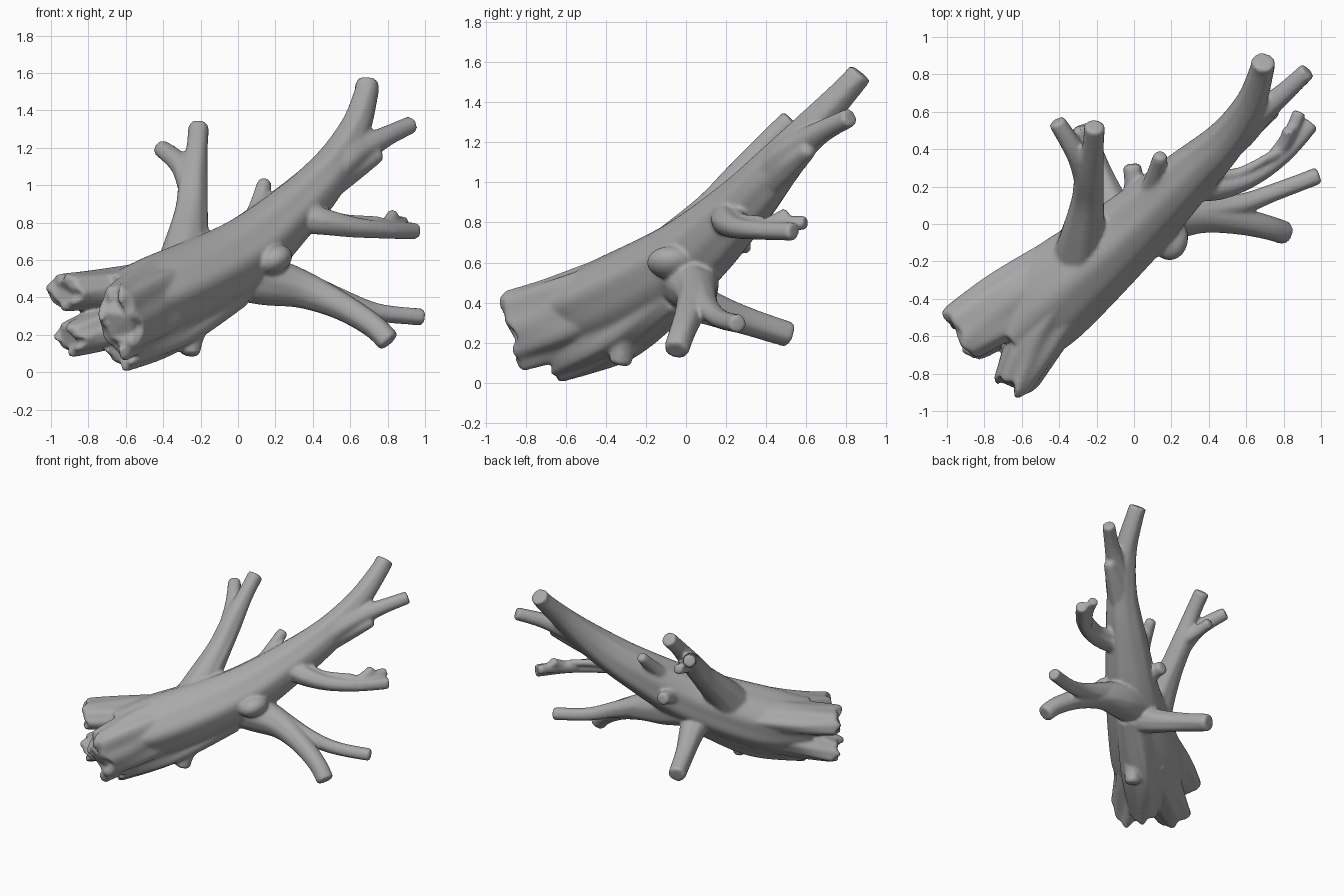
import bpy, bmesh, math
from mathutils import Vector

if "Cube" in bpy.data.objects:
    bpy.data.objects.remove(bpy.data.objects["Cube"])

wood = bpy.data.materials.new("weathered_grey_wood")
wood.diffuse_color = (0.40, 0.40, 0.40, 1)
wood.use_nodes = True
wood.node_tree.nodes["Principled BSDF"].inputs["Base Color"].default_value = wood.diffuse_color
parts = []


def spline(pts, steps):
    """Smooth path through (x, y, z, width, height) points."""
    out = []
    for i in range(len(pts) - 1):
        a, b = pts[max(i - 1, 0)], pts[i]
        c, d = pts[i + 1], pts[min(i + 2, len(pts) - 1)]
        for k in range(steps):
            t = k / steps
            out.append([0.5 * (2 * q + (r - p) * t + (2 * p - 5 * q + 4 * r - s) * t * t
                               + (3 * q - p - 3 * r + s) * t ** 3)
                        for p, q, r, s in zip(a, b, c, d)])
    return out + [list(pts[-1])]


def limb(name, pts, sides=24, steps=6, bark=0.03, jag=0.0, tip=0.2):
    """Swept limb with bark ridges and a softly rounded or torn end."""
    pts = [p if len(p) == 5 else (*p, p[3]) for p in pts]
    path = spline(pts, steps)
    n = len(path)
    pos = [Vector(p[:3]) for p in path]
    tan = [(pos[min(i + 1, n - 1)] - pos[max(i - 1, 0)]).normalized() for i in range(n)]
    rings = [(pos[i], tan[i], path[i][3], path[i][4], i / n) for i in range(n)]
    w, h = path[-1][3:]
    rings[-1:] = [(pos[-1] - tan[-1] * h * tip, tan[-1], w, h, 1),
                  (pos[-1] - tan[-1] * h * tip * 0.3, tan[-1], w * .92, h * .92, 1),
                  (pos[-1], tan[-1], w * .68, h * .68, 1)]
    bm = bmesh.new()
    loops = []
    for c, t, w, h, s in rings:
        side = t.cross(Vector((0, 0, 1))).normalized()
        up = side.cross(t)
        loop = []
        for k in range(sides):
            a = math.tau * k / sides
            f = 1 + bark * (math.sin(5 * a + 4 * s) + 0.7 * math.sin(9 * a - 3 * s + 1))
            torn = jag * s ** 4 * (math.sin(3 * a + 1) + 0.6 * math.sin(7 * a))
            loop.append(bm.verts.new(c + side * (w * f * math.cos(a))
                                     + up * (h * f * math.sin(a)) + t * torn))
        loops.append(loop)
    for lo, hi in zip(loops, loops[1:]):
        for k in range(sides):
            j = (k + 1) % sides
            bm.faces.new((lo[k], lo[j], hi[j], hi[k]))
    bm.faces.new(loops[0][::-1])
    bm.faces.new(loops[-1])
    bmesh.ops.recalc_face_normals(bm, faces=bm.faces)
    finish(name, bm)


def finish(name, bm):
    me = bpy.data.meshes.new(name)
    bm.to_mesh(me)
    bm.free()
    me.materials.append(wood)
    ob = bpy.data.objects.new(name, me)
    bpy.context.collection.objects.link(ob)
    parts.append(ob)


# Main trunk, rising to the top tip
limb("trunk", [(-.67, -.59, .36, .23, .16), (-.44, -.38, .40, .26, .22),
               (-.02, -.03, .60, .20, .20), (.28, .25, .85, .15, .155),
               (.49, .45, 1.07, .11, .12), (.62, .64, 1.29, .082, .085),
               (.68, .81, 1.475, .066, .066), (.692, .87, 1.548, .063, .063)],
     sides=48, steps=10, bark=.022)

# Split, torn pieces at the broken end
limb("broken_end_right", [(-.25, -.27, .48, .14, .18), (-.48, -.55, .355, .16, .21),
                          (-.64, -.85, .265, .115, .20)], 40, 10, .045, .03)
limb("broken_end_keel", [(-.03, -.05, .47, .13, .13), (-.36, -.35, .255, .15, .15),
                         (-.63, -.64, .105, .10, .10)], 32, 10, .05, .02)
limb("broken_end_upper_left", [(-.36, -.24, .47, .18, .13), (-.7, -.44, .445, .18, .11),
                               (-.94, -.59, .43, .16, .10)], 36, 10, .03, .015)
limb("broken_end_lower_left", [(-.4, -.3, .33, .15, .14), (-.7, -.5, .24, .15, .12),
                               (-.91, -.62, .175, .13, .09)], 32, 10, .05, .02)

# Tall branch at the left with its fork and stub
limb("left_branch", [(-.29, -.25, .44, .19), (-.275, -.07, .66, .125),
                     (-.25, .12, .86, .088), (-.24, .26, 1.02, .078),
                     (-.22, .40, 1.19, .058), (-.21, .525, 1.315, .056)], bark=.03)
limb("left_branch_fork", [(-.25, .2, .95, .065), (-.30, .36, 1.10, .058),
                          (-.415, .55, 1.2, .046)])
limb("left_branch_stub", [(-.23, .28, 1.02, .055), (-.27, .42, 1.06, .042),
                          (-.29, .52, 1.09, .038)])

# Short stubs on the back
limb("back_spike", [(.05, .07, .7, .09), (.10, .22, .86, .052), (.145, .37, 1.02, .04)], tip=.8)
limb("back_knob", [(0, .02, .6, .09), (0, .2, .68, .055), (-.01, .32, .7, .05)], tip=.6)

# High branch at the right with the web below it
limb("upper_right_branch", [(.43, .4, .99, .11), (.56, .5, 1.12, .10), (.68, .6, 1.2, .072),
                            (.8, .7, 1.265, .054), (.93, .82, 1.325, .047)], bark=.02)
limb("upper_right_web", [(.40, .36, .95, .09), (.6, .51, 1.08, .07), (.76, .62, 1.17, .04)],
     tip=.8)

# Middle branch at the right with twigs
limb("middle_branch", [(.28, .24, .84, .10), (.43, .2, .81, .075), (.62, .25, .775, .055),
                       (.8, .37, .76, .046), (.95, .54, .755, .046)])
limb("middle_twig", [(.74, .34, .77, .045), (.83, .47, .79, .04), (.885, .6, .80, .035)])
limb("middle_twig_stub", [(.78, .38, .77, .04), (.82, .47, .82, .036), (.825, .51, .85, .032)],
     tip=.8)
limb("middle_branch_ridge", [(.38, .26, .85, .06), (.55, .27, .82, .03), (.76, .38, .81, .025)])

# Forked lower branch at the right
limb("lower_branch", [(-.06, -.02, .54, .15), (.15, .03, .49, .135), (.35, .05, .44, .10),
                      (.55, .02, .355, .075), (.72, -.02, .25, .065), (.81, -.05, .16, .063)],
     bark=.02)
limb("lower_branch_fork", [(.28, .06, .48, .09), (.55, .1, .385, .06),
                           (.75, .17, .32, .048), (.99, .26, .295, .046)])

# Branch pointing back and stub underneath
limb("rear_branch", [(-.06, -.1, .48, .13), (-.12, .1, .38, .09), (-.2, .3, .31, .07),
                     (-.28, .52, .24, .064)])
limb("under_stub", [(-.17, -.22, .38, .10), (-.24, -.3, .21, .065), (-.26, -.33, .09, .055)], tip=.9)

# Round burl on the side
bm = bmesh.new()
bmesh.ops.create_uvsphere(bm, u_segments=24, v_segments=14, radius=1)
for v in bm.verts:
    v.co = Vector((.19 + .1 * v.co.x, -.075 + .12 * v.co.y, .60 + .08 * v.co.z + .02 * v.co.x))
finish("burl", bm)

# Grow all parts together into one continuous piece of wood
for ob in parts:
    ob.select_set(True)
log = parts[0]
log.name = log.data.name = "fallen_log"
bpy.context.view_layer.objects.active = log
bpy.ops.object.join()
fuse = log.modifiers.new("fuse", 'REMESH')
fuse.mode = 'VOXEL'
fuse.voxel_size = 0.011
fuse.use_smooth_shade = True
soften = log.modifiers.new("soften", 'SMOOTH')
soften.factor = 0.5
soften.iterations = 6
